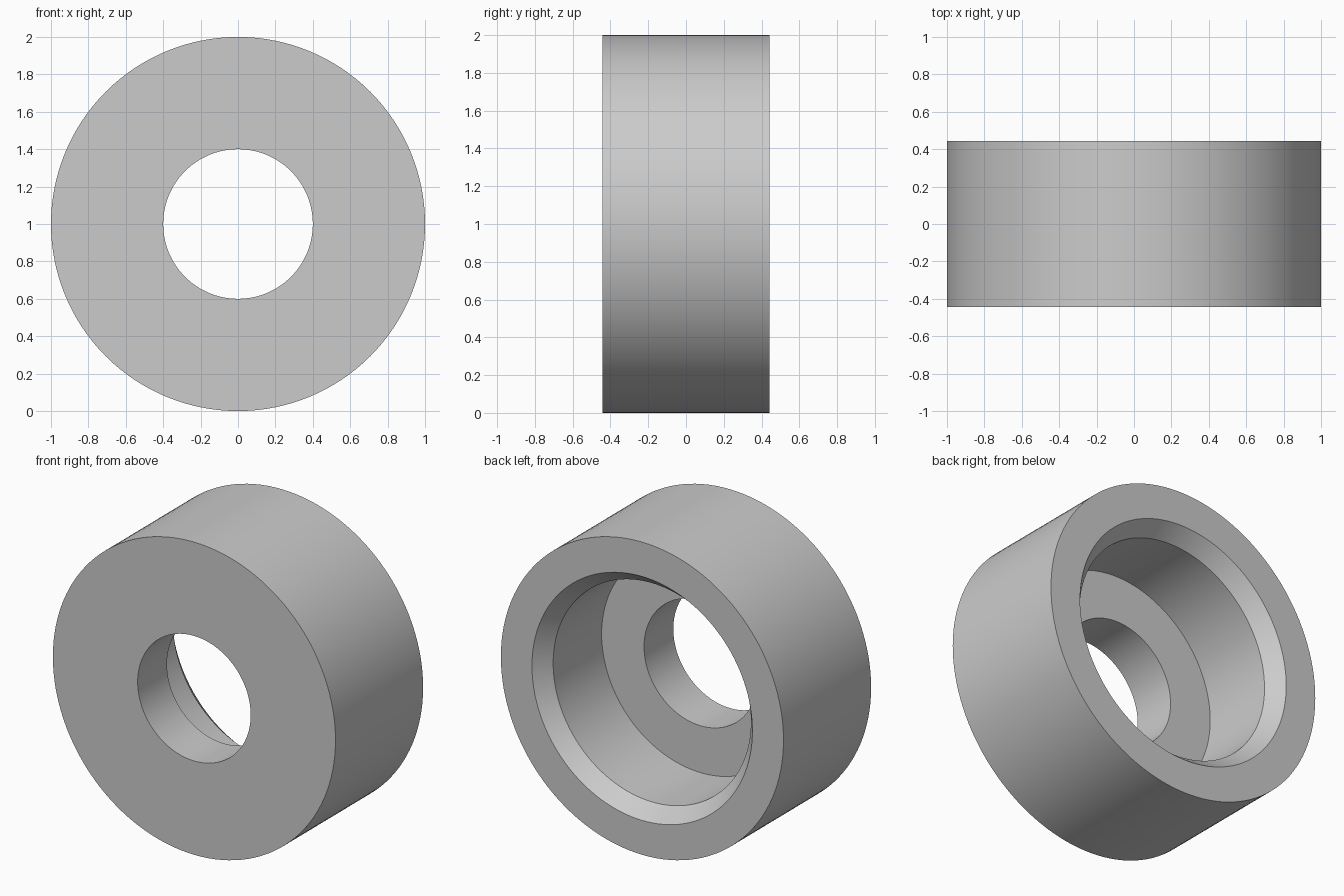
import bpy
import bmesh
import math
from mathutils import Matrix, Vector

cube = bpy.data.objects.get("Cube")
if cube:
    bpy.data.objects.remove(cube, do_unlink=True)

SEGMENTS = 128
HALF_WIDTH = 0.443
OUTER_R, RIM_R, BORE_R, HOLE_R = 1.0, 0.78, 0.70, 0.40
CHAMFER_Y = HALF_WIDTH - 0.10
FLOOR_Y = HALF_WIDTH - 0.59

# Plain grey material
grey = bpy.data.materials.new("light grey")
grey.use_nodes = True
colour = (0.6, 0.6, 0.6, 1.0)
grey.diffuse_color = colour
grey.node_tree.nodes["Principled BSDF"].inputs["Base Color"].default_value = colour

# Closed cross-section (radius, y): front hole, outer wall, chamfered back bore
profile = [
    (HOLE_R, -HALF_WIDTH),
    (OUTER_R, -HALF_WIDTH),
    (OUTER_R, HALF_WIDTH),
    (RIM_R, HALF_WIDTH),
    (BORE_R, CHAMFER_Y),
    (BORE_R, FLOOR_Y),
    (HOLE_R, FLOOR_Y),
]

# Revolve the section about the y axis
bm = bmesh.new()
rings = []
for i in range(SEGMENTS):
    turn = Matrix.Rotation(math.tau * i / SEGMENTS, 3, "Y")
    rings.append([bm.verts.new(turn @ Vector((r, y, 0))) for r, y in profile])
for i, ring in enumerate(rings):
    following = rings[(i + 1) % SEGMENTS]
    for j in range(len(profile)):
        k = (j + 1) % len(profile)
        bm.faces.new((ring[j], ring[k], following[k], following[j]))
bmesh.ops.recalc_face_normals(bm, faces=bm.faces)

mesh = bpy.data.meshes.new("bored_ring")
bm.to_mesh(mesh)
bm.free()
mesh.materials.append(grey)

ring_obj = bpy.data.objects.new("bored_ring", mesh)
ring_obj.location.z = OUTER_R
bpy.context.collection.objects.link(ring_obj)

# Smooth round walls, crisp rims
bpy.ops.object.select_all(action="DESELECT")
ring_obj.select_set(True)
bpy.context.view_layer.objects.active = ring_obj
bpy.ops.object.shade_smooth_by_angle(angle=math.radians(30))
